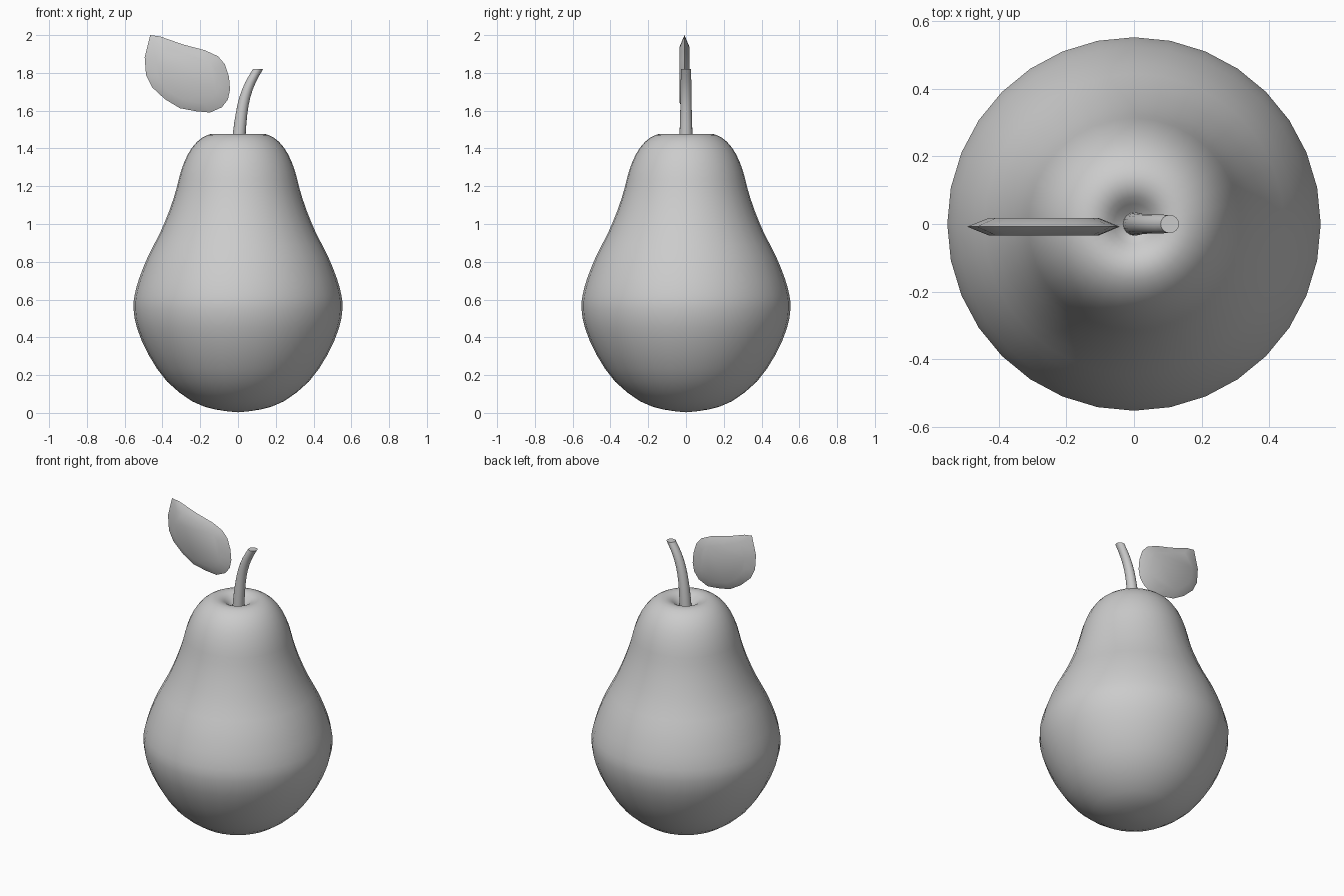
import bpy, bmesh
from math import sin, cos, pi
from mathutils import Vector

if "Cube" in bpy.data.objects:
    bpy.data.objects.remove(bpy.data.objects["Cube"])


def finish(name, bm, angle=30):
    bmesh.ops.recalc_face_normals(bm, faces=bm.faces)
    mesh = bpy.data.meshes.new(name)
    bm.to_mesh(mesh)
    bm.free()
    obj = bpy.data.objects.new(name, mesh)
    bpy.context.collection.objects.link(obj)
    bpy.ops.object.select_all(action='DESELECT')
    obj.select_set(True)
    bpy.context.view_layer.objects.active = obj
    bpy.ops.object.shade_smooth_by_angle(angle=angle * pi / 180)
    return obj


def smooth_path(pts, steps):
    """Catmull-Rom curve through the points."""
    p = [Vector(q) for q in pts]
    p = [2 * p[0] - p[1]] + p + [2 * p[-1] - p[-2]]
    out = []
    for i in range(1, len(p) - 2):
        a, b, c, d = p[i - 1:i + 3]
        for s in range(steps):
            t = s / steps
            out.append(0.5 * (2 * b + (c - a) * t + (2 * a - 5 * b + 4 * c - d) * t * t
                              + (3 * b - a - 3 * c + d) * t ** 3))
    return out + [p[-2]]


def loft(bm, rings):
    for lo, hi in zip(rings, rings[1:]):
        n = len(lo)
        for i in range(n):
            bm.faces.new((lo[i], lo[(i + 1) % n], hi[(i + 1) % n], hi[i]))


def ring(bm, x, z, r, n):
    return [bm.verts.new((x + r * cos(2 * pi * i / n), r * sin(2 * pi * i / n), z))
            for i in range(n)]


def fan(bm, loop, co):
    tip = bm.verts.new(co)
    for i in range(len(loop)):
        bm.faces.new((loop[i], loop[(i + 1) % len(loop)], tip))


# Pear body: revolved profile (radius, height) with a dimple on top
profile = [(0, 0.003), (0.12, 0.018), (0.24, 0.06), (0.375, 0.165), (0.475, 0.31),
           (0.535, 0.45), (0.553, 0.55), (0.548, 0.62), (0.524, 0.71), (0.476, 0.83),
           (0.414, 0.95), (0.36, 1.08), (0.325, 1.19), (0.302, 1.28), (0.265, 1.37),
           (0.217, 1.435), (0.165, 1.47), (0.12, 1.477), (0.08, 1.462), (0.04, 1.425),
           (0, 1.40)]
curve = smooth_path(profile, 2)
bm = bmesh.new()
rings = [ring(bm, 0, p.y, p.x, 32) for p in curve[1:-1]]
loft(bm, rings)
fan(bm, rings[0], (0, 0, curve[0].y))
fan(bm, rings[-1], (0, 0, curve[-1].y))
finish("pear_body", bm, 60)

# Stem: bent tapering tube (x, height, radius) with a level cut
bm = bmesh.new()
path = smooth_path([(0.0, 1.38, 0.035), (0.007, 1.48, 0.034), (0.018, 1.58, 0.031),
                    (0.036, 1.67, 0.029), (0.066, 1.75, 0.028), (0.106, 1.82, 0.027)], 2)
rings = [ring(bm, p.x, p.y, p.z, 16) for p in path]
loft(bm, rings)
bm.faces.new(rings[0])
bm.faces.new(rings[-1])
finish("stem", bm, 40)

# Leaf: flat slab tapering to a thin edge all round
outline = [(-.465, 2.0), (-.413, 1.993), (-.29, 1.95), (-.175, 1.92), (-.106, 1.888),
           (-.069, 1.845), (-.048, 1.78), (-.042, 1.713), (-.053, 1.66), (-.085, 1.618),
           (-.148, 1.59), (-.222, 1.597), (-.307, 1.613), (-.386, 1.66), (-.455, 1.724),
           (-.487, 1.788), (-.494, 1.883)]
cx, cz, mid = -0.265, 1.78, -0.008
bm = bmesh.new()
rings = []
for scale, dy in ((0.72, -0.026), (1, 0), (0.72, 0.026)):
    rings.append([bm.verts.new((cx + (x - cx) * scale, mid + dy, cz + (z - cz) * scale))
                  for x, z in outline])
loft(bm, rings)
bm.faces.new(rings[0])
bm.faces.new(rings[-1])
finish("leaf", bm, 35)
